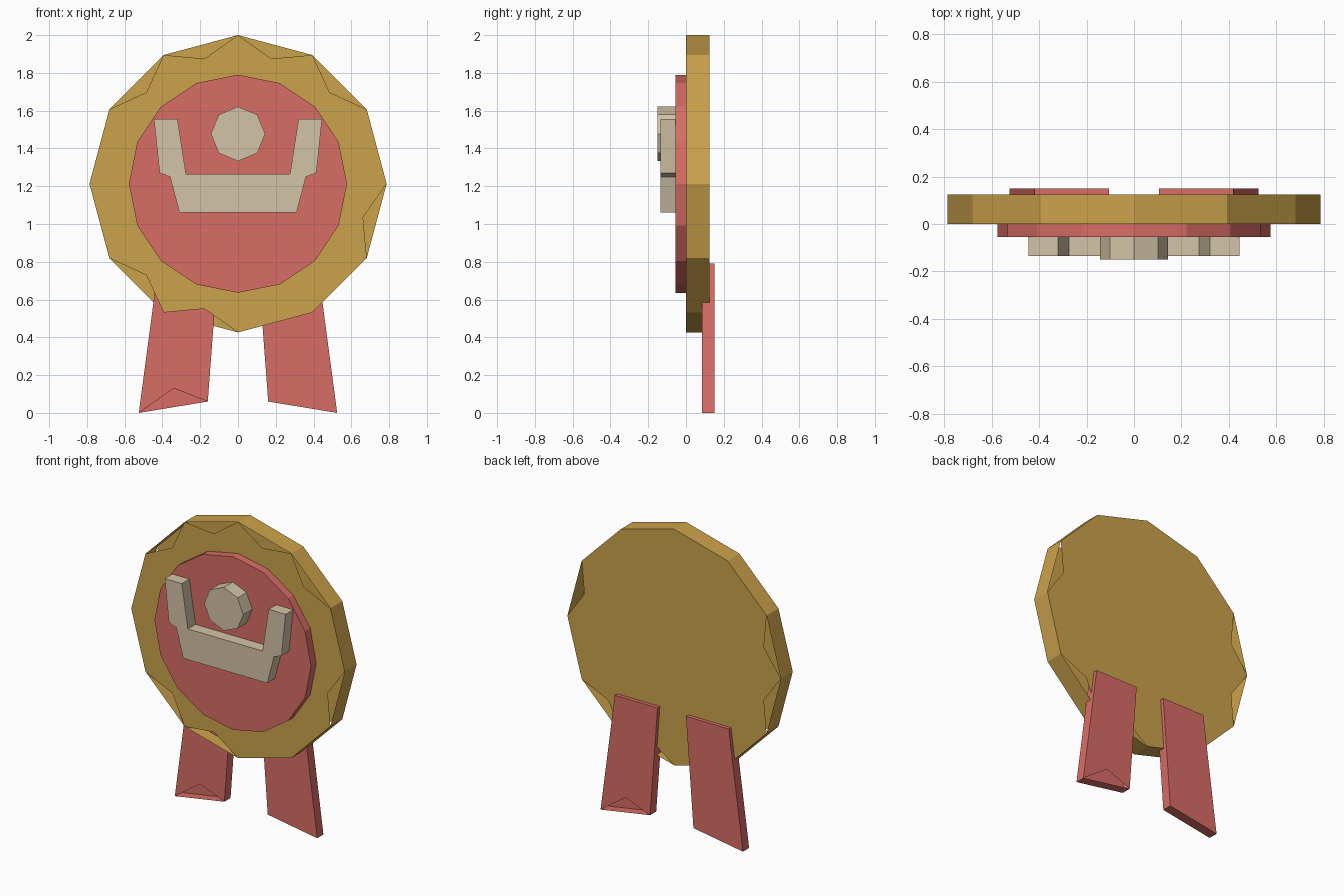
import bpy
from math import cos, sin, pi

cube = bpy.data.objects.get("Cube")
if cube:
    bpy.data.objects.remove(cube)


def material(name, rgb):
    m = bpy.data.materials.new(name)
    m.use_nodes = True
    m.diffuse_color = (*rgb, 1)
    m.node_tree.nodes["Principled BSDF"].inputs["Base Color"].default_value = (*rgb, 1)
    return m


gold = material("gold", (0.60, 0.36, 0.07))
red = material("red", (0.69, 0.15, 0.13))
cream = material("cream", (0.65, 0.55, 0.38))


def polar(count, radius, z, start=0.0):
    """Counter-clockwise ring of points in the front plane."""
    angles = [start + 2 * pi * i / count for i in range(count)]
    return [(radius * cos(a), z + radius * sin(a)) for a in angles]


def prism(name, outline, front, back, mat, front_gaps={}, back_gaps={}):
    """Extrude an x-z outline along y; each gap opens a triangle in a cap,
    between an outline edge and an inner point."""
    n = len(outline)
    verts = [(x, front, z) for x, z in outline] + [(x, back, z) for x, z in outline]
    faces = [(i, i + n, (i + 1) % n + n, (i + 1) % n) for i in range(n)]
    for offset, y, gaps in ((0, front, front_gaps), (n, back, back_gaps)):
        cap = []
        for i in range(n):
            cap.append(i + offset)
            if i in gaps:
                x, z = gaps[i]
                cap.append(len(verts))
                verts.append((x, y, z))
        faces.append(cap if offset == 0 else cap[::-1])
    mesh = bpy.data.meshes.new(name)
    mesh.from_pydata(verts, [], faces)
    mesh.materials.append(mat)
    obj = bpy.data.objects.new(name, mesh)
    bpy.context.collection.objects.link(obj)
    return obj


def mirrored(points):
    return [(-x, z) for x, z in reversed(points)]


# Gold backing disc: every side has a chip in either its front or back cap
CENTRE = 1.213
chips = polar(12, 0.685, CENTRE, pi / 12)
back_chips = (0, 5, 6, 9, 10)
prism("backing_disc", polar(12, 0.787, CENTRE), 0, 0.125, gold,
      {i: p for i, p in enumerate(chips) if i not in back_chips},
      {i: chips[i] for i in back_chips})

# Red face disc
prism("face_disc", polar(16, 0.577, CENTRE), -0.055, 0, red)

# Raised emblem: dot above a cradle
prism("emblem_dot", polar(8, 0.144, 1.477), -0.15, -0.055, cream)
half = [(0.31, 1.06), (0.36, 1.25), (0.415, 1.27), (0.445, 1.555),
        (0.32, 1.555), (0.275, 1.265)]
prism("emblem_cradle", half + mirrored(half), -0.135, -0.055, cream)

# Two ribbon tails, chipped on opposite caps
tail = [(0.16, 0.06), (0.525, 0.0), (0.42, 0.79), (0.105, 0.79)]
prism("left_ribbon", tail, 0.085, 0.15, red, back_gaps={0: (0.34, 0.13)})
prism("right_ribbon", mirrored(tail), 0.085, 0.15, red, front_gaps={2: (-0.34, 0.13)})
